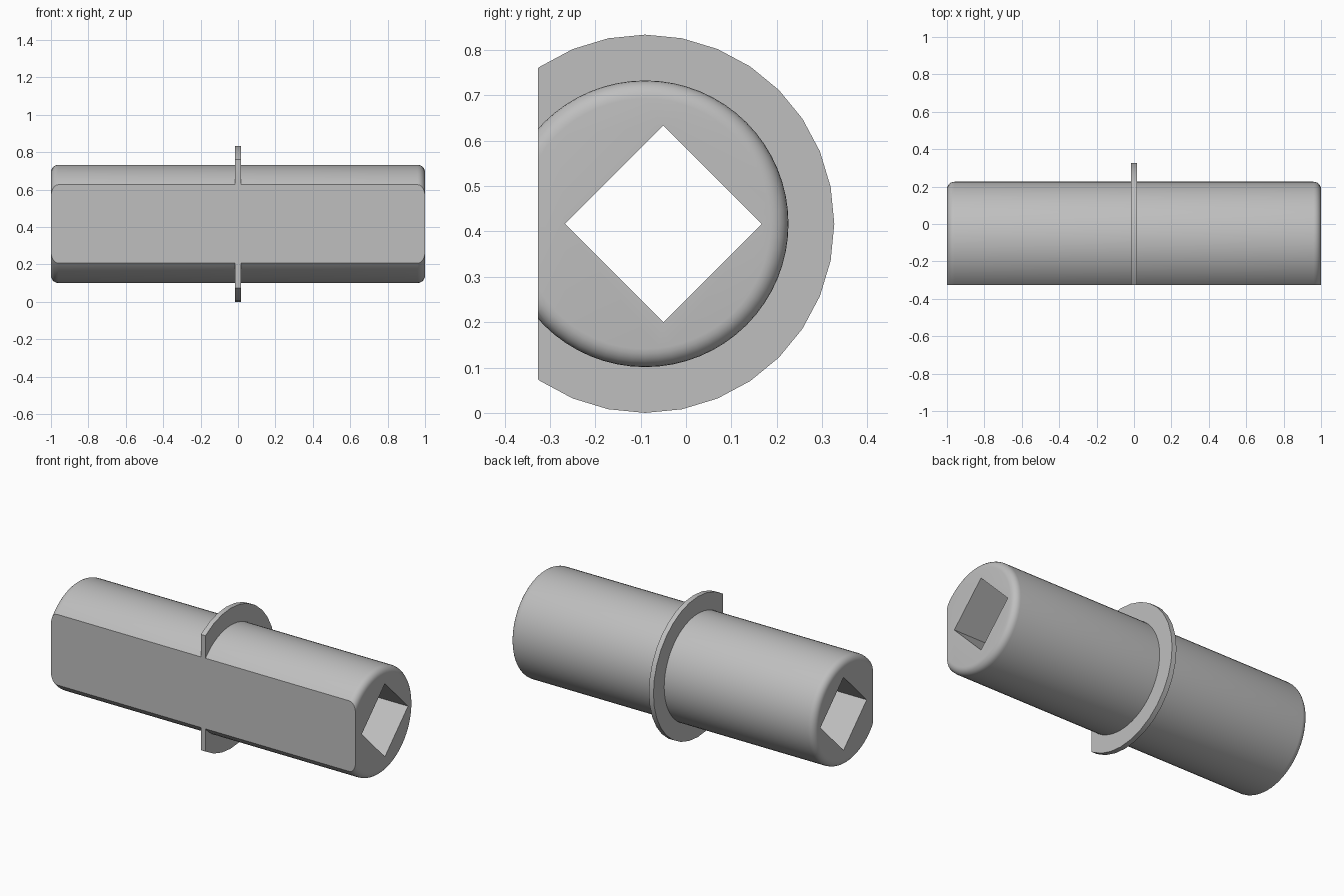
import bpy, bmesh, math
from mathutils import Matrix

old = bpy.data.objects.get("Cube")
if old:
    bpy.data.objects.remove(old, do_unlink=True)

AXIS_Y, AXIS_Z = -0.09, 0.417
BODY_R, FLANGE_R, ROUND = 0.316, 0.417, 0.04
FLAT_Y = -0.326

grey = bpy.data.materials.new("plain grey")
grey.use_nodes = True
grey.diffuse_color = (0.52, 0.52, 0.52, 1)
grey.node_tree.nodes["Principled BSDF"].inputs["Base Color"].default_value = grey.diffuse_color


def add_object(name, bm):
    bmesh.ops.recalc_face_normals(bm, faces=bm.faces)
    mesh = bpy.data.meshes.new(name)
    bm.to_mesh(mesh)
    bm.free()
    mesh.materials.append(grey)
    obj = bpy.data.objects.new(name, mesh)
    bpy.context.collection.objects.link(obj)
    return obj


def turned(name, profile, sides):
    """Revolve (x, radius) points around the long axis and cap the ends."""
    bm = bmesh.new()
    rings = []
    for x, r in profile:
        angles = [2 * math.pi * i / sides for i in range(sides)]
        rings.append([bm.verts.new((x, AXIS_Y + r * math.sin(a), AXIS_Z + r * math.cos(a)))
                      for a in angles])
    for a, b in zip(rings, rings[1:]):
        for i in range(sides):
            j = (i + 1) % sides
            bm.faces.new((a[i], a[j], b[j], b[i]))
    bm.faces.new(rings[0])
    bm.faces.new(rings[-1])
    return add_object(name, bm)


def box(name, centre, size, tilt=0):
    bm = bmesh.new()
    bmesh.ops.create_cube(bm, size=1)
    bm.transform(Matrix.Translation(centre) @ Matrix.Rotation(tilt, 4, 'X')
                 @ Matrix.Diagonal((*size, 1)))
    return add_object(name, bm)


def combine(target, tool, operation):
    """Apply a boolean and discard the tool."""
    mod = target.modifiers.new(tool.name, 'BOOLEAN')
    mod.object, mod.operation, mod.solver = tool, operation, 'EXACT'
    bpy.context.view_layer.objects.active = target
    bpy.ops.object.modifier_apply(modifier=mod.name)
    bpy.data.objects.remove(tool, do_unlink=True)


# Round body with softened ends
steps = 6
end = []
for i in range(steps + 1):
    a = math.pi / 2 * i / steps
    end.append((1 - ROUND + ROUND * math.cos(a), BODY_R - ROUND + ROUND * math.sin(a)))
body = turned("sleeve_body", [(-x, r) for x, r in end] + end[::-1], 64)

# Thin collar around the middle
combine(body, turned("collar", [(-0.015, FLANGE_R), (0.015, FLANGE_R)], 32), 'UNION')

# Flat front and square through hole standing on its corner
combine(body, box("flat_cutter", (0, FLAT_Y - 0.5, AXIS_Z), (3, 1, 2)), 'DIFFERENCE')
side = 0.217 * math.sqrt(2)
combine(body, box("hole_cutter", (0, -0.05, AXIS_Z), (3, side, side), math.pi / 4), 'DIFFERENCE')

# Smooth the curved surfaces and keep the edges crisp
bpy.ops.object.select_all(action='DESELECT')
body.select_set(True)
bpy.context.view_layer.objects.active = body
bpy.ops.object.shade_smooth_by_angle(angle=math.radians(30))
